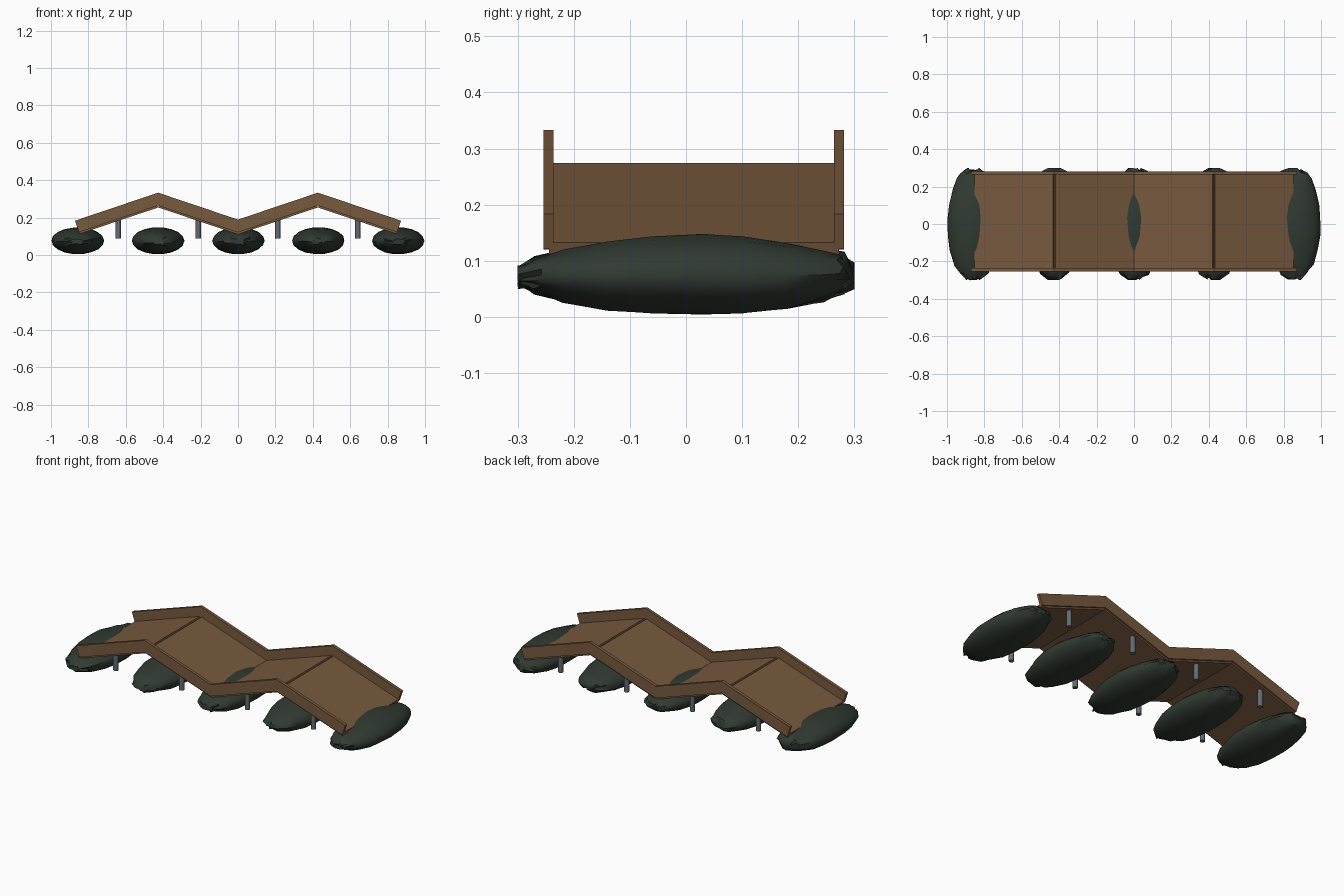
import bpy, bmesh, math, random
from mathutils import Vector, noise

cube = bpy.data.objects.get("Cube")
if cube:
    bpy.data.objects.remove(cube, do_unlink=True)


def material(name, rgb, roughness=0.8):
    m = bpy.data.materials.new(name)
    m.use_nodes = True
    m.diffuse_color = (*rgb, 1)
    bsdf = m.node_tree.nodes["Principled BSDF"]
    bsdf.inputs["Base Color"].default_value = (*rgb, 1)
    bsdf.inputs["Roughness"].default_value = roughness
    return m


WOOD = material("brown wood", (0.185, 0.1, 0.048))
LEAF = material("dark green foliage", (0.03, 0.042, 0.032))
STEEL = material("grey steel", (0.13, 0.15, 0.165))


def finish(name, bm, mat):
    bmesh.ops.recalc_face_normals(bm, faces=bm.faces[:])
    me = bpy.data.meshes.new(name)
    bm.to_mesh(me)
    bm.free()
    me.materials.append(mat)
    ob = bpy.data.objects.new(name, me)
    bpy.context.collection.objects.link(ob)
    return ob


def extrude_profile(name, points, y0, y1, mat):
    """Extrude an x-z outline from y0 to y1."""
    bm = bmesh.new()
    face = bm.faces.new([bm.verts.new((x, y0, z)) for x, z in points])
    out = bmesh.ops.extrude_face_region(bm, geom=[face])
    verts = [g for g in out["geom"] if isinstance(g, bmesh.types.BMVert)]
    bmesh.ops.translate(bm, verts=verts, vec=(0, y1 - y0, 0))
    return finish(name, bm, mat)


# Shared layout of the two ramps
END, PEAK = 0.872, 0.427
TOP_Z, SLOPE = 0.333, 0.337
ANGLE = math.atan(SLOPE)
SIN, COS = math.sin(ANGLE), math.cos(ANGLE)
MID_Y = 0.014


def ridge(x, z):
    return z - SLOPE * abs(abs(x) - PEAK)


# Zigzag side rails with square-cut ends
RAIL_H = 0.069
end_low = END - RAIL_H * COS * SIN
xs_top = (-END, -PEAK, 0, PEAK, END)
xs_low = (end_low, PEAK, 0, -PEAK, -end_low)
outline = [(x, ridge(x, TOP_Z)) for x in xs_top]
outline += [(x, ridge(x, TOP_Z - RAIL_H)) for x in xs_low]
for label, y in (("front", -0.254), ("back", 0.264)):
    extrude_profile(label + "_rail", outline, y, y + 0.018, WOOD)

# Sloped deck panels, leaving an open groove at each peak
DECK_T, DECK_LOW = 0.021, 0.254
for s, side in ((-1, "right"), (1, "left")):
    for d, place in ((-1, "inner"), (1, "outer")):
        far = 0 if d < 0 else 0.847
        far_top = 0 if d < 0 else far + DECK_T * SIN
        top_z = DECK_LOW + DECK_T / COS
        near_top = PEAK + d * DECK_T * SIN
        pts = [(PEAK, DECK_LOW), (far, ridge(far, DECK_LOW)),
               (far_top, ridge(far_top, top_z)),
               (near_top, ridge(near_top, top_z))]
        extrude_profile(f"{side}_{place}_deck", [(s * x, z) for x, z in pts],
                        -0.244, 0.273, WOOD)

# Support posts
for x in (-0.64, -0.213, 0.213, 0.64):
    for y in (MID_Y - 0.23, MID_Y + 0.23):
        bm = bmesh.new()
        low, high = 0.088, ridge(x, DECK_LOW + 0.008)
        bmesh.ops.create_cone(bm, cap_ends=True, segments=12, radius1=0.014,
                              radius2=0.014, depth=high - low)
        bmesh.ops.translate(bm, verts=bm.verts[:], vec=(x, y, (low + high) / 2))
        finish("support_post", bm, STEEL)
        bpy.context.view_layer.objects.active = bpy.context.collection.objects[-1]


# Long bushes lofted along y: (y, half width, bottom, top)
RINGS = [(-0.29, 0.035, 0.055, 0.085), (-0.265, 0.075, 0.042, 0.106),
         (-0.22, 0.1, 0.026, 0.12), (-0.14, 0.128, 0.01, 0.136),
         (-0.06, 0.14, 0.005, 0.145), (0.03, 0.142, 0.003, 0.149),
         (0.1, 0.135, 0.005, 0.145), (0.18, 0.118, 0.014, 0.132),
         (0.24, 0.093, 0.028, 0.122), (0.275, 0.07, 0.042, 0.113),
         (0.29, 0.035, 0.058, 0.09)]
SEG = 18


def bush(cx, seed):
    rng = random.Random(seed)
    bm = bmesh.new()
    loops = []
    for y, w, lo, hi in RINGS:
        rough = (abs(y) / 0.3) ** 3
        loop = []
        for i in range(SEG):
            a = math.tau * i / SEG
            dx, dz = math.cos(a), math.sin(a)
            lump = noise.noise(Vector((dx * 1.5, y * 9 + seed * 5, dz * 1.5)))
            r = 1 - 0.05 * abs(lump) + rough * rng.uniform(-0.2, 0.15)
            yy = y + rough * rng.uniform(-0.012, 0.012)
            loop.append(bm.verts.new((cx + w * r * dx, yy,
                                      (lo + hi) / 2 + (hi - lo) / 2 * r * dz)))
        loops.append(loop)
    for a, b in zip(loops, loops[1:]):
        for i in range(SEG):
            j = (i + 1) % SEG
            bm.faces.new((a[i], a[j], b[j], b[i]))
    for loop in (loops[0], loops[-1]):
        bm.faces.new(loop)
    # Pull a few leafy tips out of the ends
    for loop, s in ((loops[0], -1), (loops[-1], 1)):
        for v in rng.sample(loop, 3):
            v.co.y = s * 0.3
            v.co.z += rng.uniform(-0.012, 0.012)
    ob = finish("bush", bm, LEAF)
    bpy.ops.object.select_all(action="DESELECT")
    ob.select_set(True)
    bpy.context.view_layer.objects.active = ob
    bpy.ops.object.shade_smooth_by_angle(angle=math.radians(45))


for k, cx in enumerate((-0.857, -0.428, 0.002, 0.43, 0.857)):
    bush(cx, k + 1)
